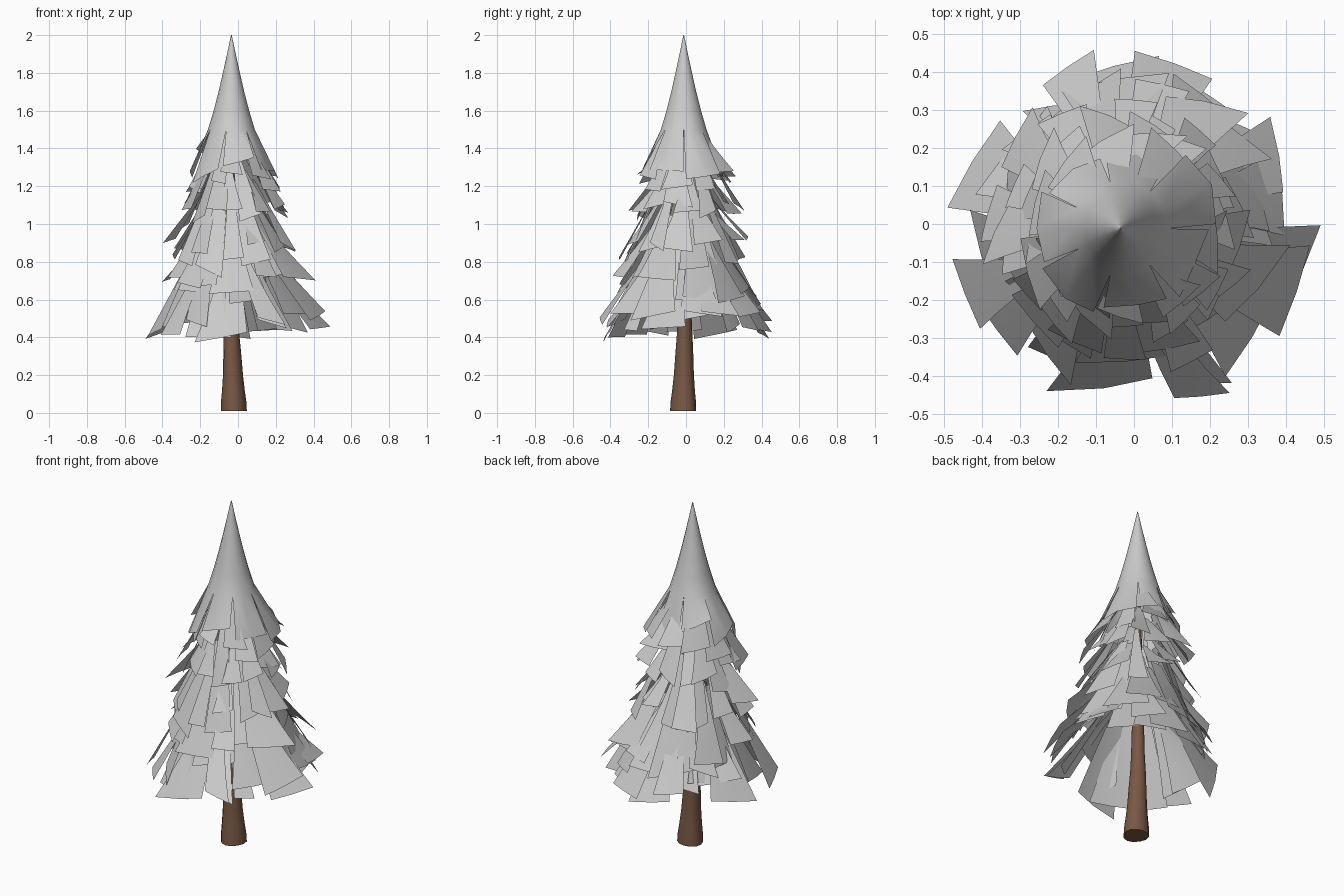
import bpy, math, random

if "Cube" in bpy.data.objects:
    bpy.data.objects.remove(bpy.data.objects["Cube"])

random.seed(21)
CX, CY = -0.035, -0.012          # trunk axis, slightly off centre


def add_object(name, verts, faces, angle=40):
    mesh = bpy.data.meshes.new(name)
    mesh.from_pydata(verts, [], faces)
    obj = bpy.data.objects.new(name, mesh)
    bpy.context.collection.objects.link(obj)
    bpy.ops.object.select_all(action='DESELECT')
    obj.select_set(True)
    bpy.context.view_layer.objects.active = obj
    bpy.ops.object.shade_smooth_by_angle(angle=math.radians(angle))
    return obj


def gore(verts, faces, ang, half, top, tip, shift, power, narrow, skew, lean, tilt):
    """One drooping branch card: narrow at the trunk, wide with a slanted cut at the tip."""
    (zt, rt), (zb, rb) = top, tip
    base, rows = len(verts), 4
    for i in range(rows + 1):
        t = i / rows
        for s in (-1, 0, 1):
            tt = t * (1 + s * skew)
            r = rt + (rb - rt) * tt ** power + s * tilt * t
            z = zt + (zb - zt) * tt
            w = half * (narrow + (1 - narrow) * t)
            if s == 0:           # keep the card nearly flat across
                r *= 0.35 + 0.65 * math.cos(w)
            a = ang + s * w + lean * t
            verts.append((CX + shift[0] * t + r * math.cos(a),
                          CY + shift[1] * t + r * math.sin(a), z))
    for i in range(rows):
        for c in (0, 1):
            k = base + 3 * i + c
            faces.append((k, k + 3, k + 4, k + 1))


def fit(verts, lo, hi, axis):
    """Stretch the vertices along one axis to the given extents."""
    a = min(v[axis] for v in verts)
    b = max(v[axis] for v in verts)
    return [tuple(lo + (c - a) * (hi - lo) / (b - a) if k == axis else c
                  for k, c in enumerate(v)) for v in verts]


# Trunk: flared base tapering up inside the foliage
trunk_profile = [(0.01, 0.069), (0.06, 0.067), (0.12, 0.060), (0.20, 0.053), (0.30, 0.048),
                 (0.40, 0.042), (0.50, 0.037), (0.80, 0.030), (1.15, 0.022), (1.50, 0.010)]
N = 12
tv, tf = [], []
for j, (z, r) in enumerate(trunk_profile):
    ox = 0.013 * max(0, 1 - z / 0.4)
    for i in range(N):
        a = 2 * math.pi * i / N
        rr = r * (1 + 0.05 * math.sin(3 * a + z * 5) * (1 - z / 1.5))
        tv.append((CX + ox + rr * math.cos(a), CY + 0.01 * min(1, z / 0.4) * 0.4 + rr * math.sin(a), z))
for j in range(len(trunk_profile) - 1):
    for i in range(N):
        k = (i + 1) % N
        tf.append((j * N + i, j * N + k, (j + 1) * N + k, (j + 1) * N + i))
tf.append(tuple(range(N - 1, -1, -1)))
trunk = add_object("trunk", tv, tf, 50)
bark = bpy.data.materials.new("bark_brown")
bark.diffuse_color = (0.19, 0.097, 0.058, 1)
bark.use_nodes = True
bark.node_tree.nodes["Principled BSDF"].inputs["Base Color"].default_value = bark.diffuse_color
trunk.data.materials.append(bark)

# Crown: pointed cone running up to the apex
crown_profile = [(2.0, 0.002), (1.9, 0.023), (1.8, 0.045), (1.7, 0.068), (1.6, 0.094), (1.5, 0.124)]
M = 14
cv, cf = [], []
for z, r in crown_profile:
    for i in range(M):
        a = 2 * math.pi * i / M
        cv.append((CX + r * math.cos(a), CY + r * math.sin(a), z))
for j in range(len(crown_profile) - 1):
    for i in range(M):
        k = (i + 1) % M
        cf.append((j * M + i, (j + 1) * M + i, (j + 1) * M + k, j * M + k))
# ragged two-segment flaps hanging off the cone
last = (len(crown_profile) - 1) * M
for i in range(0, M, 2):
    zb = random.uniform(1.23, 1.36)
    rb = 0.124 + (1.5 - zb) * random.uniform(0.40, 0.60)
    slant = random.uniform(-0.05, 0.05)
    b = len(cv)
    for s in (0, 1, 2):
        a = 2 * math.pi * (i + s) / M + (1 - s) * random.uniform(0.0, 0.10)
        r = rb * random.uniform(0.95, 1.05)
        cv.append((CX + r * math.cos(a), CY + r * math.sin(a), zb + (s - 1) * slant))
    for s in (0, 1):
        cf.append((last + i + s, b + s, b + s + 1, last + (i + s + 1) % M))
add_object("crown", cv, cf, 60)

# Tiers: (name, top z, top r, tip z range, tip r range, count, half-angle range, centre shift)
tiers = [
    ("tier_upper", (1.48, 0.11), (1.17, 1.28), (0.22, 0.28), 13, (0.22, 0.36), (0.01, 0.0)),
    ("tier_upper_mid", (1.36, 0.13), (0.98, 1.12), (0.25, 0.31), 17, (0.18, 0.36), (0.01, 0.0)),
    ("tier_middle", (1.20, 0.14), (0.75, 0.93), (0.28, 0.36), 20, (0.15, 0.36), (0.01, 0.0)),
    ("tier_lower_mid", (1.03, 0.15), (0.55, 0.73), (0.31, 0.41), 21, (0.14, 0.36), (0.02, 0.005)),
    ("tier_bottom", (0.90, 0.15), (0.39, 0.53), (0.34, 0.46), 27, (0.12, 0.32), (0.03, 0.012)),
]
for name, (zt, rt), zr, rr, count, hr, shift in tiers:
    v, f = [], []
    start = random.uniform(0, 6.28)
    for i in range(count):
        ang = start + 2 * math.pi * (i + random.uniform(-0.25, 0.25)) / count
        top = (zt + random.uniform(-0.08, 0.05), rt + random.uniform(-0.05, 0.01))
        gore(v, f, ang, random.uniform(*hr), top, (random.uniform(*zr), random.uniform(*rr)),
             shift, random.uniform(0.95, 1.15), random.uniform(0.45, 1.0),
             random.uniform(-0.07, 0.07), random.uniform(-0.12, 0.12), random.uniform(-0.03, 0.03))
    if name == "tier_bottom":
        v = fit(fit(v, -0.49, 0.49, 0), -0.457, 0.457, 1)
    add_object(name, v, f, 30)
